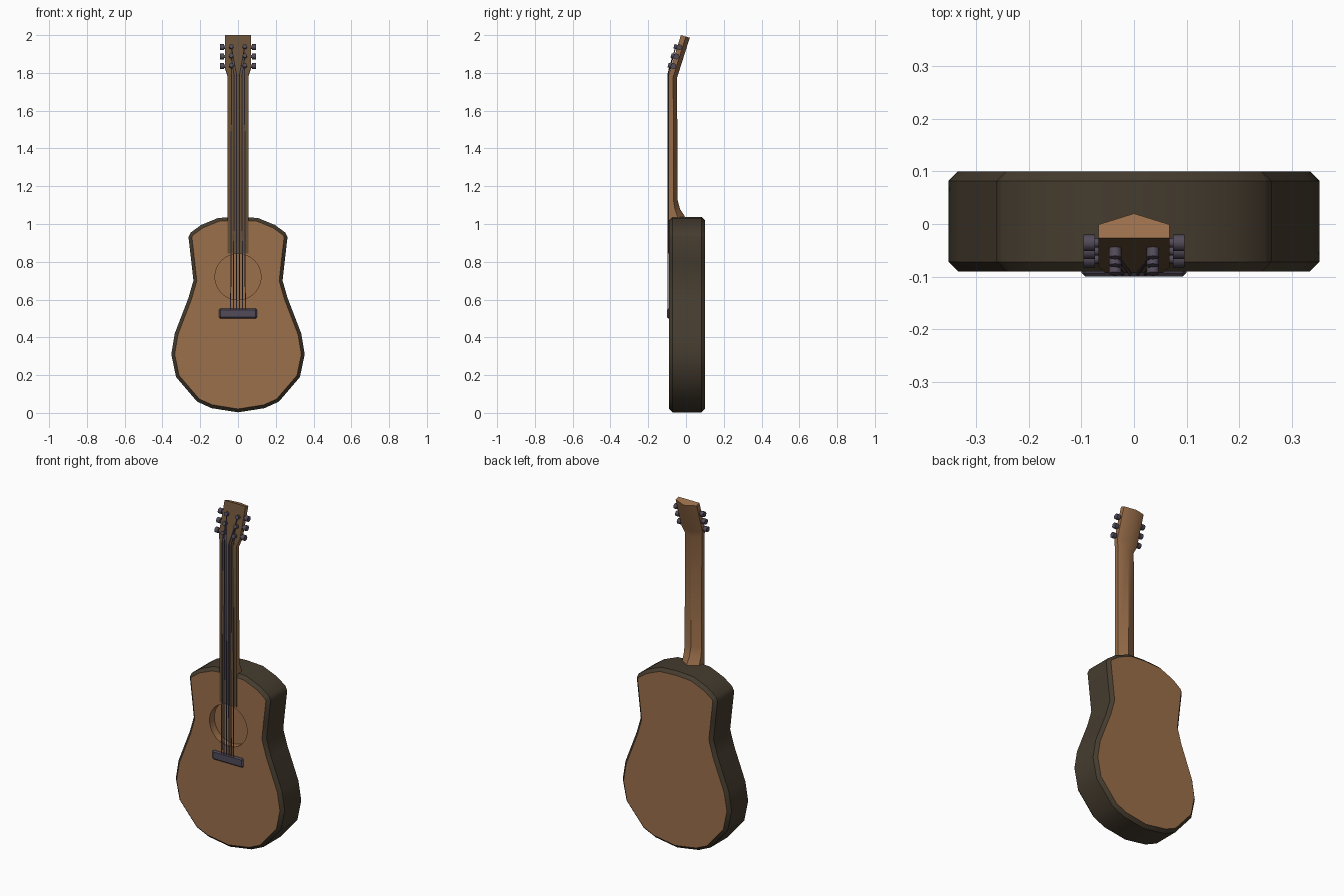
import bpy, bmesh, math
from mathutils import Vector

if "Cube" in bpy.data.objects:
    bpy.data.objects.remove(bpy.data.objects["Cube"])


def mat(name, rgb):
    m = bpy.data.materials.new(name)
    m.diffuse_color = (*rgb, 1)
    m.use_nodes = True
    m.node_tree.nodes["Principled BSDF"].inputs["Base Color"].default_value = m.diffuse_color
    return m


WOOD = mat("warm_wood", (0.33, 0.16, 0.07))
DARK = mat("dark_side_wood", (0.060, 0.045, 0.028))
BOARD = mat("fretboard_brown", (0.135, 0.08, 0.038))
METAL = mat("grey_violet_metal", (0.085, 0.07, 0.10))


def finish(bm, name, mats, angle=30, rule=None):
    """Turn a bmesh into an object, colouring faces by an optional rule."""
    bmesh.ops.recalc_face_normals(bm, faces=bm.faces)
    bm.normal_update()
    if rule:
        for f in bm.faces:
            f.material_index = rule(f)
    me = bpy.data.meshes.new(name)
    bm.to_mesh(me)
    bm.free()
    for m in mats:
        me.materials.append(m)
    ob = bpy.data.objects.new(name, me)
    bpy.context.collection.objects.link(ob)
    bpy.ops.object.select_all(action='DESELECT')
    ob.select_set(True)
    bpy.context.view_layer.objects.active = ob
    bpy.ops.object.shade_smooth_by_angle(angle=math.radians(angle))
    return ob


def bridge(bm, a, b):
    n = len(a)
    for i in range(n):
        bm.faces.new((a[i], a[(i + 1) % n], b[(i + 1) % n], b[i]))


def box(name, lo, hi, m, bevel=0):
    bm = bmesh.new()
    bmesh.ops.create_cube(bm, size=1)
    for v in bm.verts:
        v.co = [(l + h) / 2 + c * (h - l) for l, h, c in zip(lo, hi, v.co)]
    if bevel:
        bmesh.ops.bevel(bm, geom=bm.edges[:], offset=bevel, segments=1, affect='EDGES')
    return finish(bm, name, [m])


def rod(name, a, b, r, m, sides=8):
    """Cylinder between two points."""
    a, b = Vector(a), Vector(b)
    d = b - a
    bm = bmesh.new()
    bmesh.ops.create_cone(bm, cap_ends=True, segments=sides, radius1=r, radius2=r, depth=d.length)
    q = Vector((0, 0, 1)).rotation_difference(d.normalized())
    for v in bm.verts:
        v.co = q @ v.co + (a + b) / 2
    return finish(bm, name, [m], 50)


# Body: mirrored outline, chamfered rim, recessed sound hole
half = [(0, 0.003), (0.14, 0.025), (0.217, 0.06), (0.328, 0.19), (0.353, 0.31), (0.335, 0.42),
        (0.262, 0.61), (0.236, 0.70), (0.247, 0.80), (0.262, 0.93), (0.25, 0.955),
        (0.195, 0.995), (0.105, 1.032), (0, 1.038)]
outline = [Vector(p) for p in half] + [Vector((-x, z)) for x, z in half[-2:0:-1]]


def inset(pts, d):
    out = []
    for i, p in enumerate(pts):
        t = (pts[(i + 1) % len(pts)] - pts[i - 1]).normalized()
        out.append(p + Vector((-t.y, t.x)) * d)
    return out


bm = bmesh.new()
inner = inset(outline, 0.018)
rings = [[bm.verts.new((p.x, y, p.y)) for p in pts] for pts, y in
         ((inner, -0.09), (outline, -0.072), (outline, 0.082), (inner, 0.10))]
for a, b in zip(rings, rings[1:]):
    bridge(bm, a, b)
bm.faces.new(rings[3])
HZ, HR, N = 0.72, 0.122, 32
hole = [[bm.verts.new((HR * math.cos(k * math.tau / N), y, HZ + HR * math.sin(k * math.tau / N)))
         for k in range(N)] for y in (-0.09, -0.045)]
bridge(bm, *hole)
bm.faces.new(hole[1])
rim = [bm.edges.get((r[i], r[i - 1])) for r in (rings[0], hole[0]) for i in range(len(r))]
bmesh.ops.triangle_fill(bm, use_beauty=True, use_dissolve=False, edges=rim, normal=(0, -1, 0))


def body_rule(f):
    c = f.calc_center_median()
    in_hole = math.hypot(c.x, c.z - HZ) < HR + 0.001 and c.y < -0.04
    return 0 if abs(f.normal.y) > 0.9 or in_hole else 1


finish(bm, "guitar_body", [WOOD, DARK], 35, body_rule)

# Neck, heel and tilted headstock: five-sided sections (front y,z / back y,z / half width)
sections = [(-0.093, 1.02, 0.005, 1.02, 0.055), (-0.093, 1.05, -0.012, 1.05, 0.055),
            (-0.093, 1.08, -0.032, 1.08, 0.055), (-0.093, 1.13, -0.045, 1.13, 0.055),
            (-0.093, 1.785, -0.047, 1.775, 0.055), (-0.081, 1.825, -0.035, 1.813, 0.068),
            (-0.027, 2.0, 0.02, 1.986, 0.068)]
bm = bmesh.new()
prev = None
for fy, fz, by, bz, w in sections:
    sy, sz = fy + (by - fy) * 0.55, fz + (bz - fz) * 0.55
    ring = [bm.verts.new(c) for c in
            ((-w, fy, fz), (w, fy, fz), (w, sy, sz), (0, by, bz), (-w, sy, sz))]
    if prev:
        bridge(bm, prev, ring)
    else:
        bm.faces.new(ring)
    prev = ring
bm.faces.new(prev)
finish(bm, "neck_and_headstock", [WOOD, BOARD], 40, lambda f: int(f.normal.y < -0.7))

# Fretboard end lying over the body
box("fretboard_end", (-0.055, -0.093, 0.845), (0.055, -0.085, 1.03), BOARD)

# Bridge
box("bridge", (-0.10, -0.10, 0.50), (0.10, -0.08, 0.553), METAL, 0.007)

# Tuning posts and knobs, three per side
head_normal = Vector((0, -0.956, 0.293))
posts = {}
for side in (-1, 1):
    for k, z in enumerate((1.836, 1.887, 1.936)):
        base = Vector((side * 0.036, -0.093 + (z - 1.785) * 0.307, z))
        posts[side, k] = base + head_normal * 0.008
        rod("tuning_post", base - head_normal * 0.005, base + head_normal * 0.018, 0.012, METAL)
        y = base.y + 0.011
        rod("tuner_shaft", (side * 0.06, y, z), (side * 0.08, y, z), 0.009, METAL)
        rod("tuner_knob", (side * 0.074, y, z), (side * 0.096, y, z), 0.016, METAL)

# Strings: bridge to nut, then out to the posts
for i in range(6):
    x = (i - 2.5) * 0.0155
    side = -1 if x < 0 else 1
    k = i if i < 3 else 5 - i
    nut = Vector((x * 0.9, -0.096, 1.787))
    rod("string", (x, -0.096, 0.53), nut, 0.003, METAL, 6)
    rod("string_end", nut, posts[side, k], 0.003, METAL, 6)
